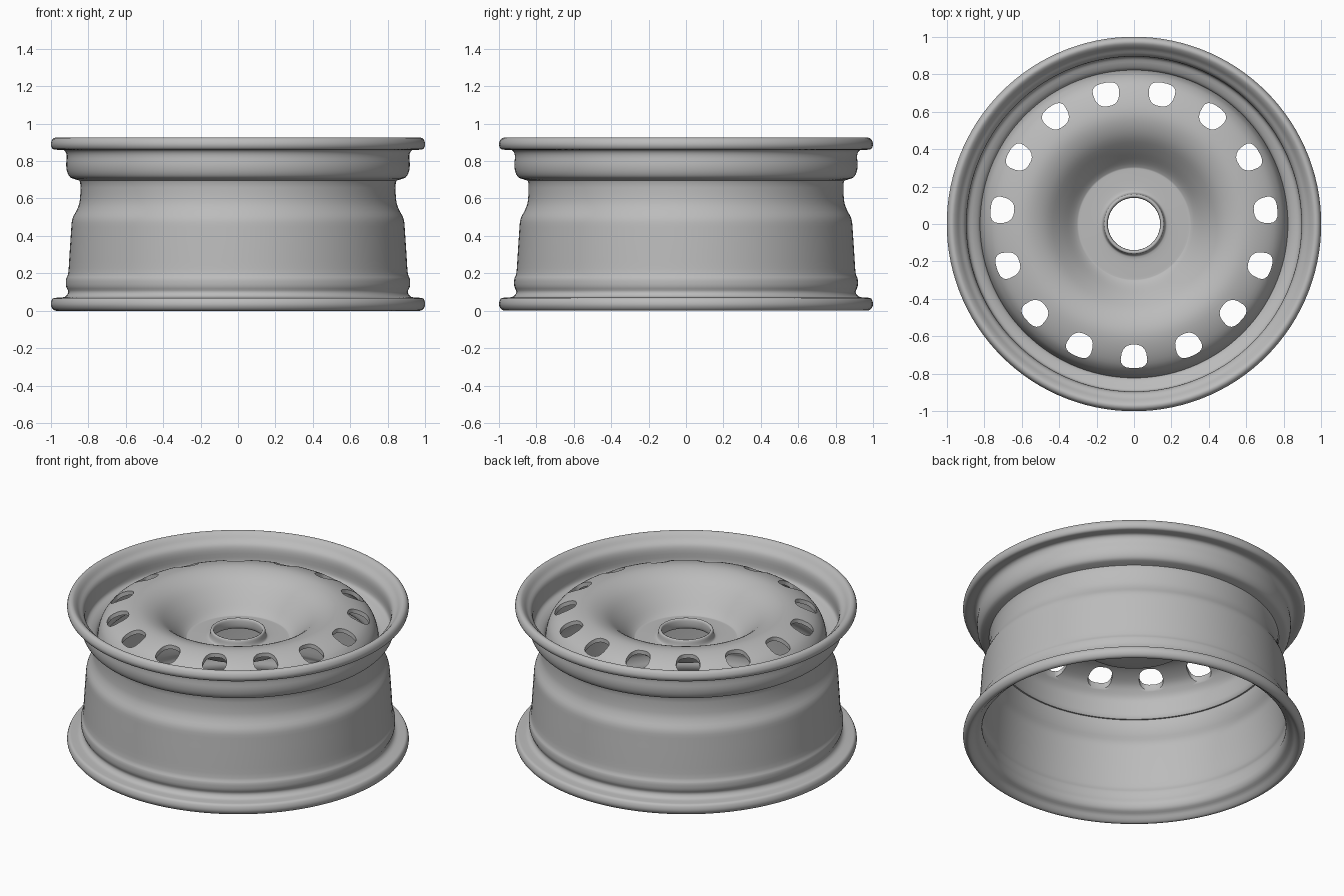
import bpy, bmesh
from math import sin, cos, pi, copysign
from mathutils import Vector

SEGMENTS = 120
HOLES = 15

cube = bpy.data.objects.get("Cube")
if cube:
    bpy.data.objects.remove(cube)

steel = bpy.data.materials.new("grey steel")
steel.use_nodes = True
GREY = (0.5, 0.5, 0.5, 1)
steel.diffuse_color = GREY
steel.node_tree.nodes["Principled BSDF"].inputs["Base Color"].default_value = GREY


def smooth_loop(points, steps=3):
    """Closed Catmull-Rom curve through (radius, height) points."""
    p = [Vector(q) for q in points]
    n = len(p)
    out = []
    for i in range(n):
        a, b, c, d = p[i - 1], p[i], p[(i + 1) % n], p[(i + 2) % n]
        for s in range(steps):
            t = s / steps
            out.append(0.5 * (2 * b + (c - a) * t + (2 * a - 5 * b + 4 * c - d) * t ** 2
                              + (3 * b - a - 3 * c + d) * t ** 3))
    return out


def add_object(name, bm):
    bmesh.ops.recalc_face_normals(bm, faces=bm.faces)
    mesh = bpy.data.meshes.new(name)
    bm.to_mesh(mesh)
    bm.free()
    mesh.materials.append(steel)
    obj = bpy.data.objects.new(name, mesh)
    bpy.context.collection.objects.link(obj)
    return obj


def lathe(name, profile):
    """Revolve a closed (radius, height) profile around z."""
    bm = bmesh.new()
    rings = []
    for k in range(SEGMENTS):
        a = 2 * pi * k / SEGMENTS
        rings.append([bm.verts.new((r * cos(a), r * sin(a), z)) for r, z in profile])
    n = len(profile)
    for k in range(SEGMENTS):
        u, v = rings[k], rings[(k + 1) % SEGMENTS]
        for i in range(n):
            j = (i + 1) % n
            bm.faces.new((u[i], v[i], v[j], u[j]))
    return add_object(name, bm)


def smooth(obj, angle):
    bpy.ops.object.select_all(action="DESELECT")
    obj.select_set(True)
    bpy.context.view_layer.objects.active = obj
    bpy.ops.object.shade_smooth_by_angle(angle=angle)


# Rim barrel: outside from bottom to top, then inside back down
outside = [(0.97, 0.0), (0.99, 0.01), (1.0, 0.035), (0.99, 0.065), (0.965, 0.07),
           (0.925, 0.075), (0.907, 0.10), (0.918, 0.13), (0.918, 0.17), (0.907, 0.20),
           (0.90, 0.30), (0.892, 0.42), (0.885, 0.49), (0.86, 0.54), (0.845, 0.59),
           (0.843, 0.685), (0.862, 0.70), (0.895, 0.712), (0.912, 0.74), (0.918, 0.78),
           (0.915, 0.83), (0.93, 0.858), (0.965, 0.86), (0.99, 0.865), (1.0, 0.89),
           (0.99, 0.917), (0.97, 0.925)]
inside = [(0.95, 0.912), (0.93, 0.888), (0.905, 0.865), (0.895, 0.83), (0.895, 0.77),
          (0.885, 0.745), (0.855, 0.73), (0.828, 0.71), (0.82, 0.68), (0.822, 0.59),
          (0.838, 0.53), (0.862, 0.48), (0.87, 0.42), (0.88, 0.30), (0.886, 0.20),
          (0.896, 0.17), (0.896, 0.13), (0.888, 0.09), (0.90, 0.055), (0.93, 0.035),
          (0.95, 0.012)]
rim = lathe("rim_barrel", smooth_loop(outside + inside))

# Centre disc: dome top face from edge to hub, then the underside
top = [(0.825, 0.62), (0.822, 0.70), (0.81, 0.755), (0.79, 0.795), (0.75, 0.835),
       (0.68, 0.868), (0.60, 0.885), (0.53, 0.875), (0.46, 0.84), (0.39, 0.775),
       (0.335, 0.715), (0.305, 0.69), (0.285, 0.687), (0.19, 0.69), (0.167, 0.70),
       (0.16, 0.735), (0.152, 0.742), (0.142, 0.735)]
under = [(0.14, 0.70), (0.15, 0.675), (0.19, 0.667), (0.30, 0.665), (0.35, 0.695),
         (0.41, 0.76), (0.48, 0.825), (0.54, 0.853), (0.60, 0.861), (0.67, 0.845),
         (0.74, 0.812), (0.775, 0.775), (0.795, 0.74), (0.80, 0.70), (0.803, 0.62)]
disc = lathe("centre_disc", smooth_loop(top + under))

# Vent holes: rounded shapes, a little wider toward the rim
bm = bmesh.new()
SIDES = 20
for h in range(HOLES):
    turn = -pi / 2 + 2 * pi * h / HOLES
    out, side = Vector((cos(turn), sin(turn), 0)), Vector((-sin(turn), cos(turn), 0))
    rings = []
    for z in (0.6, 1.0):
        ring = []
        for k in range(SIDES):
            a = 2 * pi * (k + 0.5) / SIDES
            u, v = (copysign(abs(f) ** 0.75, f) for f in (cos(a), sin(a)))
            p = out * (0.707 + 0.063 * u) + side * v * (0.069 + 0.01 * u)
            ring.append(bm.verts.new((p.x, p.y, z)))
        rings.append(ring)
    low, high = rings
    bm.faces.new(low[::-1])
    bm.faces.new(high)
    for k in range(SIDES):
        j = (k + 1) % SIDES
        bm.faces.new((low[k], low[j], high[j], high[k]))
cutter = add_object("vent_cutter", bm)
cutter.hide_render = True

cut = disc.modifiers.new("vents", "BOOLEAN")
cut.operation = "DIFFERENCE"
cut.solver = "EXACT"
cut.object = cutter
bpy.context.view_layer.objects.active = disc
bpy.ops.object.modifier_apply(modifier=cut.name)
bpy.data.objects.remove(cutter)

smooth(rim, 0.7)
smooth(disc, 0.7)
